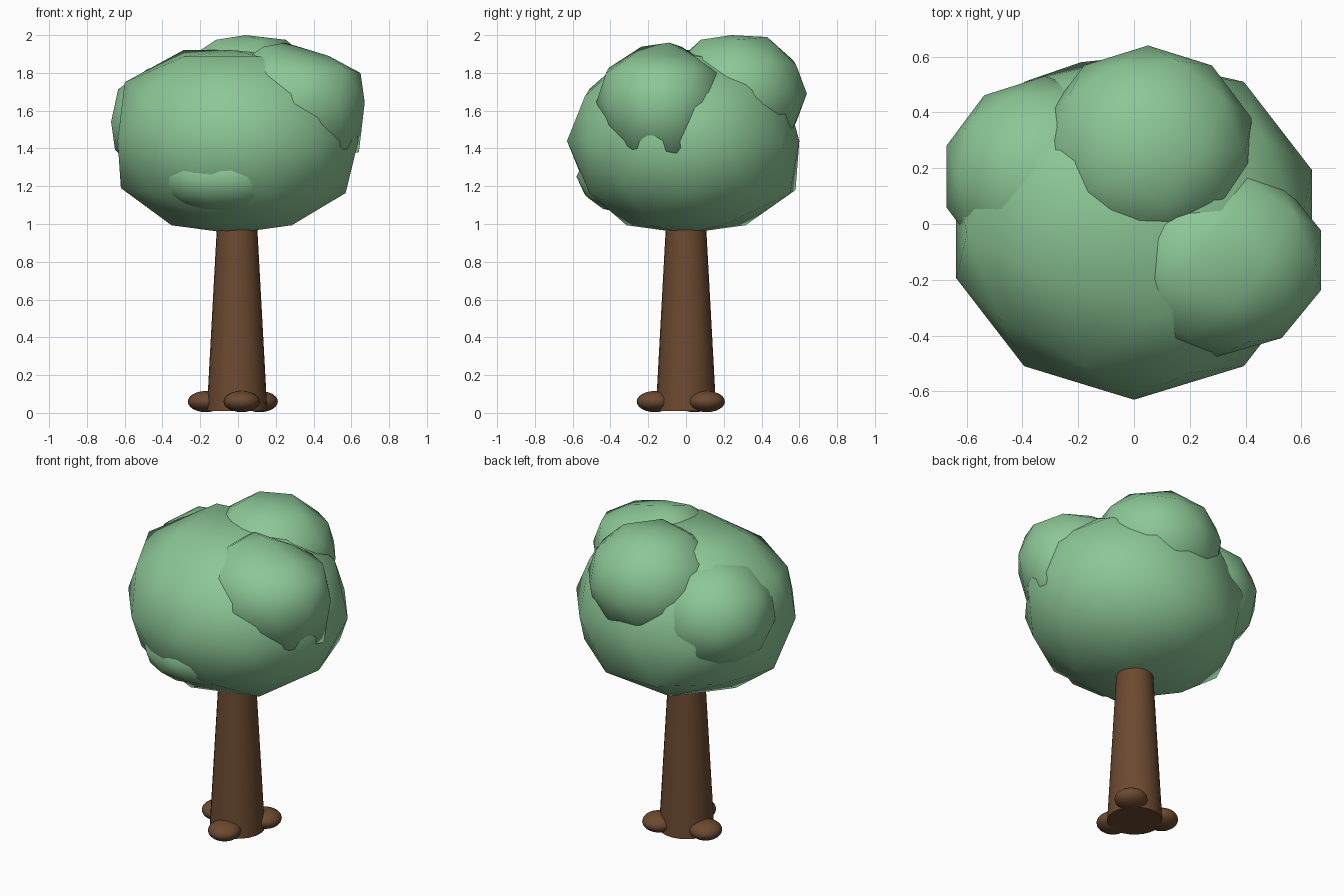
import bpy
import bmesh
from mathutils import Vector

if "Cube" in bpy.data.objects:
    bpy.data.objects.remove(bpy.data.objects["Cube"], do_unlink=True)


def material(name, rgb):
    mat = bpy.data.materials.new(name)
    mat.use_nodes = True
    mat.diffuse_color = (*rgb, 1)
    mat.node_tree.nodes["Principled BSDF"].inputs["Base Color"].default_value = (*rgb, 1)
    return mat


leaf_green = material("leaf green", (0.265, 0.571, 0.305))
bark_brown = material("bark brown", (0.150, 0.068, 0.030))


def finish(name, bm, mat, smooth_faces):
    mesh = bpy.data.meshes.new(name)
    for face in bm.faces:
        face.smooth = smooth_faces(face)
    bm.to_mesh(mesh)
    bm.free()
    mesh.materials.append(mat)
    obj = bpy.data.objects.new(name, mesh)
    bpy.context.collection.objects.link(obj)
    return obj


def leaf_clump(name, center, radii, nudges=()):
    """Coarse smooth ball; each nudge pulls the nearest corner to a point."""
    bm = bmesh.new()
    bmesh.ops.create_icosphere(bm, subdivisions=2, radius=1)
    for v in bm.verts:
        v.co = Vector(center) + Vector(a * r for a, r in zip(v.co, radii))
    for point in nudges:
        p = Vector(point)
        min(bm.verts, key=lambda v: (v.co - p).length).co = p
    return finish(name, bm, leaf_green, lambda f: True)


# Crown: one large clump with smaller ones pushing through it
leaf_clump("crown_main", (0, 0, 1.44), (0.67, 0.63, 0.525),
           [(-0.03, 0, 0.95), (-0.03, -0.02, 1.92), (-0.19, 0.58, 1.18),
            (0.18, 0.55, 1.16), (-0.62, 0, 1.19), (-0.60, -0.04, 1.75),
            (-0.29, 0.20, 1.92), (0, 0.60, 1.44)])
leaf_clump("crown_side_clump", (0.30, -0.13, 1.645), (0.39, 0.345, 0.345),
           [(0.25, -0.09, 1.96), (0.64, -0.05, 1.38), (0.57, -0.29, 1.40),
            (0.08, -0.41, 1.74), (0.48, -0.13, 1.89), (0.36, 0.04, 1.89),
            (0.36, -0.29, 1.89)])
leaf_clump("crown_top_clump", (0.05, 0.265, 1.69), (0.39, 0.375, 0.335),
           [(0.04, 0.24, 2.0), (0.08, 0.43, 1.99)])
leaf_clump("crown_back_clump", (-0.32, 0.17, 1.54), (0.37, 0.36, 0.33))
leaf_clump("crown_front_clump", (-0.07, -0.30, 1.25), (0.35, 0.28, 0.20))

# Trunk: tapered column running up into the crown
bm = bmesh.new()
bmesh.ops.create_cone(bm, cap_ends=True, segments=24, radius1=0.16,
                      radius2=0.10, depth=1.1)
bmesh.ops.translate(bm, verts=bm.verts, vec=(-0.005, 0, 0.56))
finish("trunk", bm, bark_brown, lambda f: abs(f.normal.z) < 0.5)

# Roots: flattened knobs around the base
for i, (x, y) in enumerate([(0.02, -0.165), (0.115, 0.11), (-0.17, 0.045)], 1):
    bm = bmesh.new()
    bmesh.ops.create_uvsphere(bm, u_segments=20, v_segments=12, radius=1)
    bmesh.ops.scale(bm, verts=bm.verts, vec=(0.096, 0.096, 0.056))
    bmesh.ops.translate(bm, verts=bm.verts, vec=(x, y, 0.06))
    finish(f"root_{i}", bm, bark_brown, lambda f: True)
